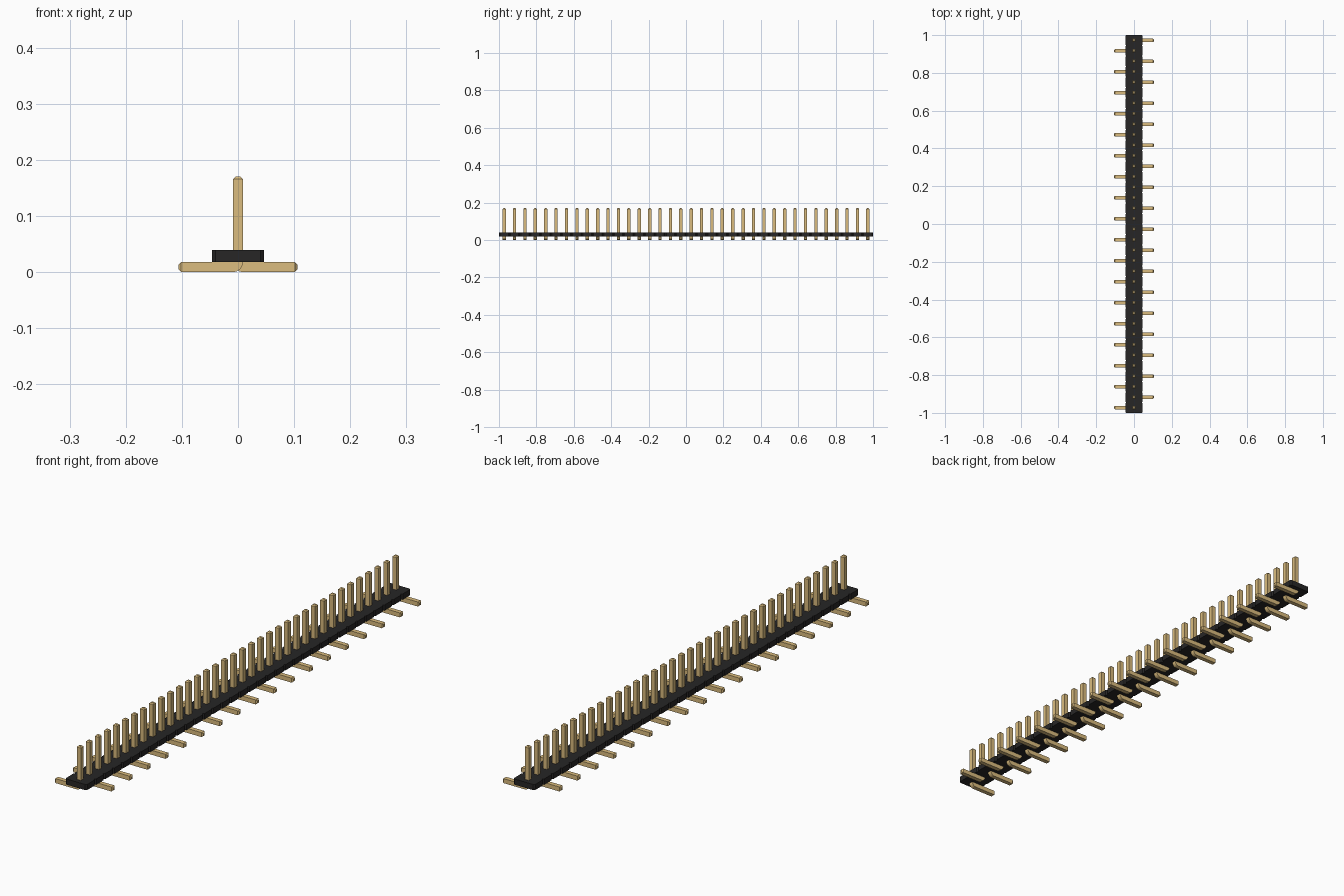
import bpy, bmesh, math
from mathutils import Vector

cube = bpy.data.objects.get("Cube")
if cube:
    bpy.data.objects.remove(cube)

COUNT = 36
PITCH = 2 / COUNT
WIDTH = 0.0175        # square pin thickness
HALF = WIDTH / 2
TOP = 0.17            # pin tip height
REACH = 0.106         # foot tip distance
TAPER = 0.0044        # tip chamfer
BODY_HALF = 0.046
BODY_Z = (0.0175, 0.0395)
NOTCH = PITCH / 10


def material(name, rgb):
    mat = bpy.data.materials.new(name)
    mat.use_nodes = True
    mat.diffuse_color = (*rgb, 1)
    mat.node_tree.nodes["Principled BSDF"].inputs["Base Color"].default_value = (*rgb, 1)
    return mat


def prism(bm, points, axis):
    """Extrude a closed outline along an axis vector."""
    face = bm.faces.new([bm.verts.new(p) for p in points])
    moved = bmesh.ops.extrude_face_region(bm, geom=[face])["geom"]
    verts = [v for v in moved if isinstance(v, bmesh.types.BMVert)]
    bmesh.ops.translate(bm, verts=verts, vec=axis)
    bmesh.ops.recalc_face_normals(bm, faces=bm.faces[:])


def finish(bm, name, mat):
    mesh = bpy.data.meshes.new(name)
    bm.to_mesh(mesh)
    bm.free()
    mesh.materials.append(mat)
    return mesh


def place(name, mesh):
    obj = bpy.data.objects.new(name, mesh)
    bpy.context.collection.objects.link(obj)
    return obj


black = material("black plastic", (0.020, 0.019, 0.019))
gold = material("gold metal", (0.708, 0.504, 0.210))

# Insulating strip: one outline with a V notch between neighbouring cells
side = []
for i in range(COUNT):
    low, high = -1 + i * PITCH, -1 + (i + 1) * PITCH
    side += [(BODY_HALF - NOTCH, low), (BODY_HALF, low + NOTCH), (BODY_HALF, high - NOTCH)]
side.append((BODY_HALF - NOTCH, 1))
outline = side + [(-x, -y) for x, y in side]
bm = bmesh.new()
prism(bm, [(x, y, BODY_Z[0]) for x, y in outline], Vector((0, 0, BODY_Z[1] - BODY_Z[0])))
place("insulating_strip", finish(bm, "insulating_strip", black))

# Bent pin: L-shaped profile with a rounded heel, foot towards +x
heel = [(HALF - WIDTH * math.cos(a), WIDTH - WIDTH * math.sin(a))
        for a in (math.pi / 2 * k / 8 for k in range(9))]
profile = [(-HALF, TOP - TAPER)] + heel + [
    (REACH - TAPER, 0), (REACH - TAPER, WIDTH), (HALF, WIDTH), (HALF, TOP - TAPER)]
bm = bmesh.new()
prism(bm, [(x, -HALF, z) for x, z in profile], Vector((0, WIDTH, 0)))

# Tapered tips on both ends
for direction in (Vector((0, 0, 1)), Vector((1, 0, 0))):
    end = max(bm.faces, key=lambda f: f.calc_center_median().dot(direction)
              if f.normal.dot(direction) > 0.9 else -1)
    cap = bmesh.ops.extrude_discrete_faces(bm, faces=[end])["faces"][0]
    center = cap.calc_center_median()
    for v in cap.verts:
        v.co = center + (v.co - center) * (1 - 2 * TAPER / WIDTH) + direction * TAPER
bmesh.ops.recalc_face_normals(bm, faces=bm.faces[:])
pin_mesh = finish(bm, "bent_pin", gold)

# Row of pins with feet on alternating sides
for i in range(COUNT):
    left = i % 2 == 1
    pin = place("left_pin" if left else "right_pin", pin_mesh)
    pin.location.y = -1 + (i + 0.5) * PITCH
    pin.rotation_euler.z = 0 if left else math.pi
